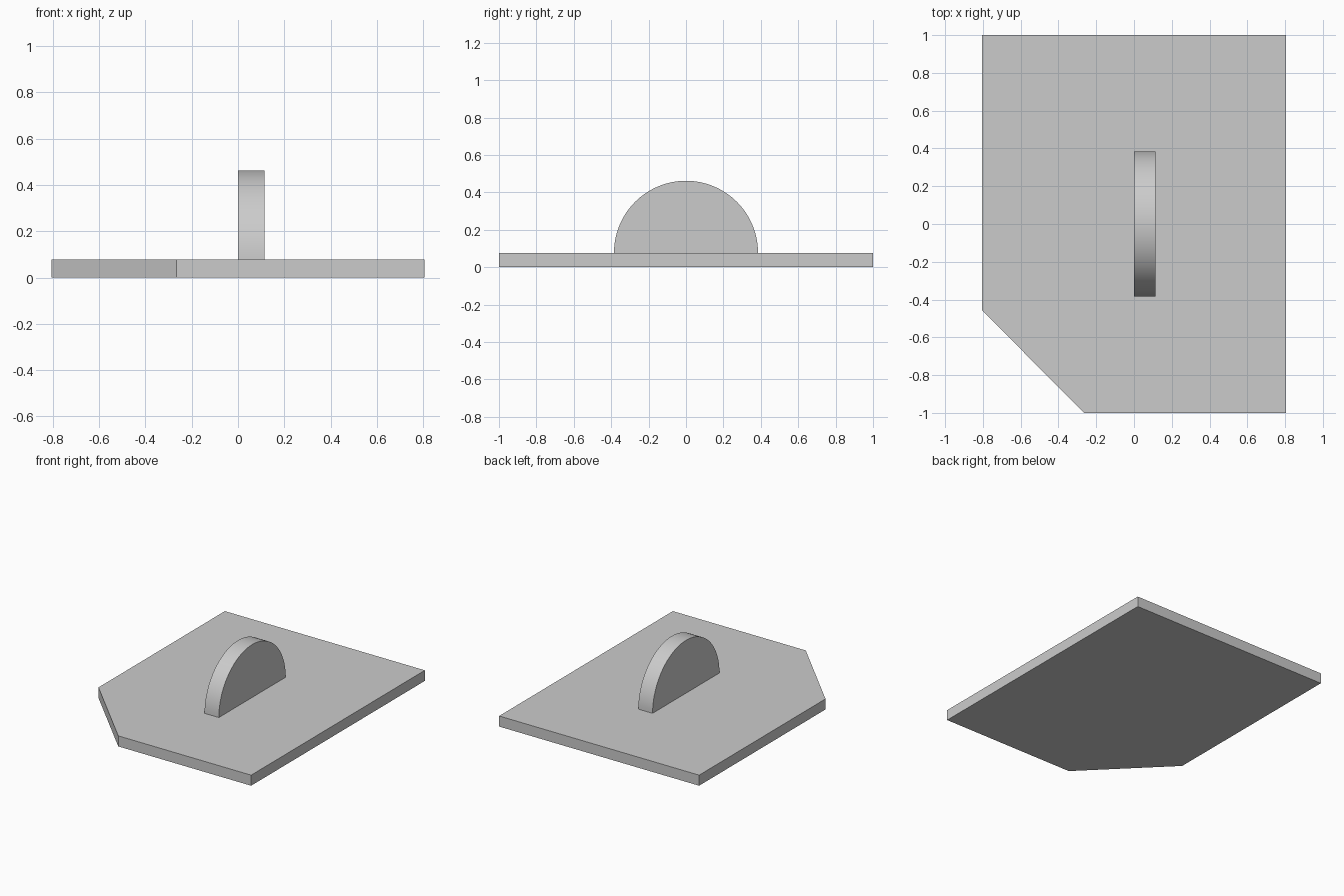
import bpy
import bmesh
from math import cos, sin, pi, radians
from mathutils import Vector

cube = bpy.data.objects.get("Cube")
if cube:
    bpy.data.objects.remove(cube, do_unlink=True)

# One plain grey for everything
grey = bpy.data.materials.new("plain_grey")
grey.use_nodes = True
colour = (0.6, 0.6, 0.6, 1)
grey.diffuse_color = colour
grey.node_tree.nodes["Principled BSDF"].inputs["Base Color"].default_value = colour


def extrude_profile(name, points, direction):
    """Solid made by sweeping a flat outline along a direction."""
    bm = bmesh.new()
    face = bm.faces.new([bm.verts.new(p) for p in points])
    swept = bmesh.ops.extrude_face_region(bm, geom=[face])["geom"]
    verts = [g for g in swept if isinstance(g, bmesh.types.BMVert)]
    bmesh.ops.translate(bm, verts=verts, vec=Vector(direction))
    bmesh.ops.recalc_face_normals(bm, faces=bm.faces)
    mesh = bpy.data.meshes.new(name)
    bm.to_mesh(mesh)
    bm.free()
    mesh.materials.append(grey)
    obj = bpy.data.objects.new(name, mesh)
    bpy.context.collection.objects.link(obj)
    return obj


# Flat base plate with one clipped corner
half_width, thickness = 0.806, 0.077
outline = [(-0.265, -1), (half_width, -1), (half_width, 1),
           (-half_width, 1), (-half_width, -0.455)]
extrude_profile("base_plate", [(x, y, 0) for x, y in outline], (0, 0, thickness))

# Upright half disc, standing to one side of the centre line
radius, segments = 0.385, 48
arc = [pi * i / segments for i in range(segments + 1)]
fin = extrude_profile(
    "half_disc_fin",
    [(0, radius * cos(a), thickness + radius * sin(a)) for a in arc],
    (0.115, 0, 0))

# Smooth the rim, keep the side edges sharp
bpy.ops.object.select_all(action='DESELECT')
fin.select_set(True)
bpy.context.view_layer.objects.active = fin
bpy.ops.object.shade_smooth_by_angle(angle=radians(30))
